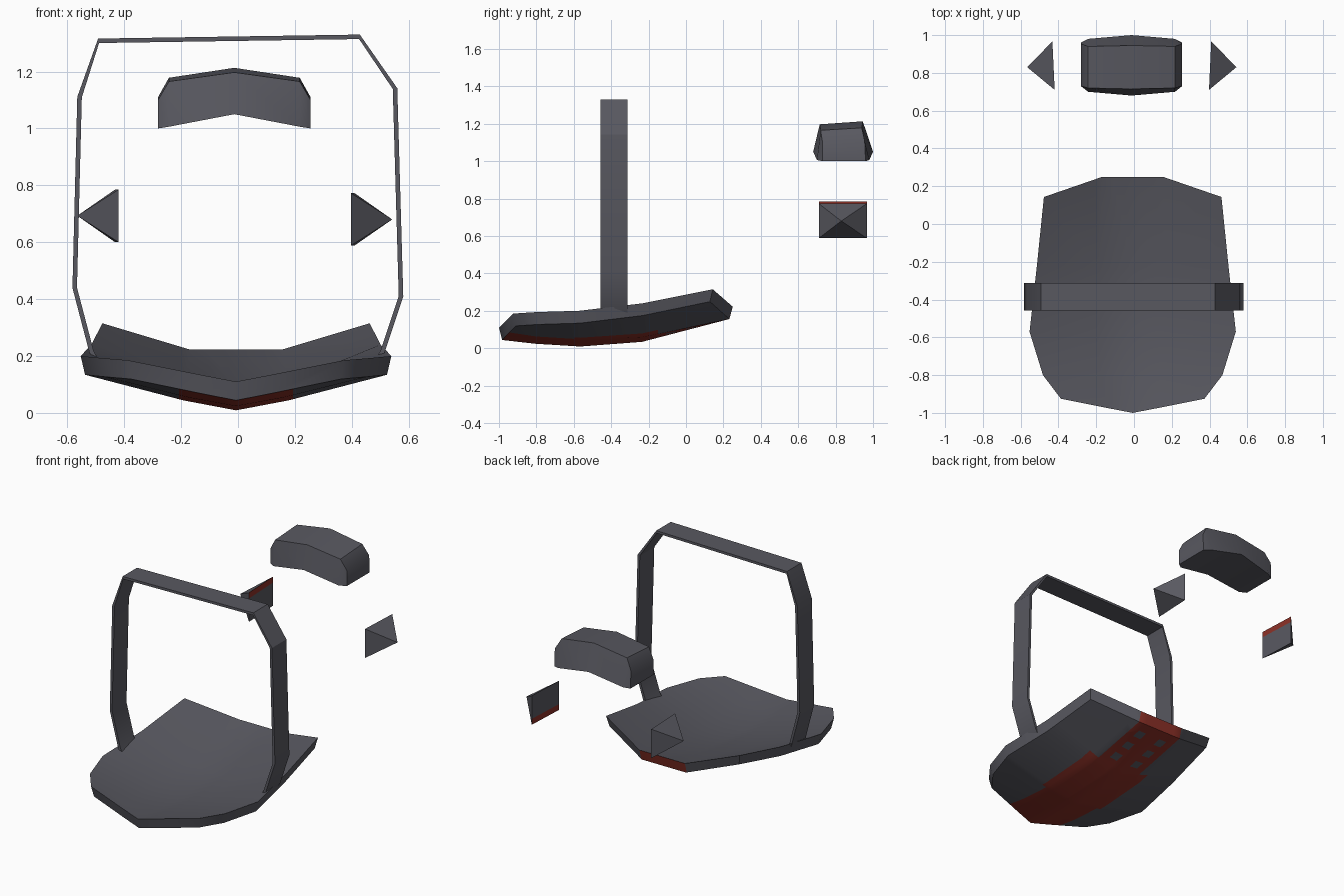
import bpy, bmesh, math
from mathutils import Matrix, Vector

if "Cube" in bpy.data.objects:
    bpy.data.objects.remove(bpy.data.objects["Cube"])


def material(name, rgb):
    m = bpy.data.materials.new(name)
    m.diffuse_color = (*rgb, 1)
    m.use_nodes = True
    m.node_tree.nodes["Principled BSDF"].inputs["Base Color"].default_value = m.diffuse_color
    return m


GREY = material("dark grey", (0.098, 0.098, 0.117))
RED = material("dull red", (0.26, 0.03, 0.02))


def finish(bm, name, angle=30):
    bmesh.ops.recalc_face_normals(bm, faces=bm.faces)
    me = bpy.data.meshes.new(name)
    bm.to_mesh(me)
    bm.free()
    me.materials.append(GREY)
    me.materials.append(RED)
    ob = bpy.data.objects.new(name, me)
    bpy.context.collection.objects.link(ob)
    bpy.ops.object.select_all(action='DESELECT')
    ob.select_set(True)
    bpy.context.view_layer.objects.active = ob
    bpy.ops.object.shade_smooth_by_angle(angle=math.radians(angle))
    return ob


def loft(bm, rings):
    """Skin closed rings of points and cap both ends."""
    vs = [[bm.verts.new(p) for p in r] for r in rings]
    n = len(vs[0])
    for a, b in zip(vs, vs[1:]):
        for i in range(n):
            j = (i + 1) % n
            bm.faces.new((a[i], a[j], b[j], b[i]))
    bm.faces.new(vs[0])
    bm.faces.new(vs[-1][::-1])


def cut(bm, faces, co, no):
    geom = list(faces) + list({e for f in faces for e in f.edges}) + \
        list({v for f in faces for v in f.verts})
    bmesh.ops.bisect_plane(bm, geom=geom, dist=1e-5, plane_co=co, plane_no=no)


# base: curved V-shaped plate
XC = -0.007
# per row, (x, y, z) of the top surface at centre, third and edge
ROWS = [
    [(0, -1.0, 0.11), (0.13, -0.975, 0.135), (0.38, -0.925, 0.185)],
    [(0, -0.82, 0.09), (0.17, -0.815, 0.12), (0.475, -0.80, 0.193)],
    [(0, -0.57, 0.075), (0.19, -0.57, 0.11), (0.546, -0.57, 0.20)],
    [(0, -0.23, 0.10), (0.18, -0.23, 0.125), (0.508, -0.23, 0.24)],
    [(0, 0.25, 0.222), (0.16, 0.25, 0.222), (0.47, 0.143, 0.315)],
]
mid = Vector((0, -0.4, 0))
bm = bmesh.new()
grids = []
for top in (True, False):
    grid = []
    for row in ROWS:
        pts = [(-x, y, z) for x, y, z in row[:0:-1]] + row
        line = []
        for p in pts:
            p = Vector(p)
            if not top:
                q = mid + (p - mid) * 0.972
                p = Vector((q.x, q.y, p.z - 0.066))
            line.append(bm.verts.new((p.x + XC, p.y, p.z)))
        grid.append(line)
    grids.append(grid)
    for a, b in zip(grid, grid[1:]):
        for i in range(4):
            bm.faces.new((a[i], a[i + 1], b[i + 1], b[i]))
loops = [g[0] + [r[-1] for r in g[1:-1]] + g[-1][::-1] + [r[0] for r in g[-2:0:-1]]
         for g in grids]
n = len(loops[0])
for i in range(n):
    j = (i + 1) % n
    bm.faces.new((loops[0][i], loops[0][j], loops[1][j], loops[1][i]))
bmesh.ops.recalc_face_normals(bm, faces=bm.faces)

# red stripe with grey dots, cut into the underside
DOTS_X, DOTS_Y, R = (-0.08, 0.08), (0.14, 0.03, -0.08), 0.028


def underside():
    return [f for f in bm.faces if f.normal.z < -0.25]


for x in (0.16, 0.2, 0.23, 0.08 - R, 0.08 + R):
    for s in (-1, 1):
        cut(bm, underside(), (XC + s * x, 0, 0), (1, 0, 0))
for y in [-0.15, -0.6] + [d + s for d in DOTS_Y for s in (-R, R)]:
    cut(bm, underside(), (0, y, 0), (0, 1, 0))
for f in underside():
    c = f.calc_center_median()
    x, y = c.x - XC, c.y
    half = 0.16 if y > -0.15 else 0.23 if y > -0.6 else 0.2
    dot = any(abs(x - a) < R and abs(y - b) < R for a in DOTS_X for b in DOTS_Y)
    f.material_index = int(abs(x) < half and not dot)
for f in bm.faces:  # back rim
    c = f.calc_center_median()
    if c.y > 0.22 and abs(c.x - XC) < 0.16 and f.normal.y > 0.5:
        f.material_index = 1
finish(bm, "base_plate", 40)

# strap: flat band hoop rising from the base
PATH = [(-0.49, 0.17), (-0.515, 0.215), (-0.574, 0.44), (-0.557, 1.11), (-0.49, 1.308),
        (0.427, 1.322), (0.552, 1.14), (0.573, 0.41), (0.508, 0.215), (0.48, 0.17)]
bm = bmesh.new()
rings = []
for i, (x, z) in enumerate(PATH):
    a = Vector(PATH[max(i - 1, 0)])
    b = Vector(PATH[min(i + 1, len(PATH) - 1)])
    t = (b - a).normalized() * 0.008
    o = Vector((-t.y, t.x))
    rings.append([(x + s * o.x, y, z + s * o.y)
                  for s, y in ((1, -0.458), (1, -0.313), (-1, -0.313), (-1, -0.458))])
loft(bm, rings)
finish(bm, "strap", 25)

# arched pad at the back
SECTIONS = [  # x, bottom y range, bottom z, top y range, top z at front and back
    (0.268, 0.73, 0.96, 1.0, 0.73, 0.955, 1.10, 1.11),
    (0.23, 0.70, 0.98, 1.006, 0.72, 0.94, 1.165, 1.178),
    (0, 0.68, 1.0, 1.05, 0.715, 0.945, 1.197, 1.213),
]
bm = bmesh.new()
rings = []
for s, sec in [(-1, q) for q in SECTIONS] + [(1, q) for q in SECTIONS[1::-1]]:
    x, y0, y1, zb, t0, t1, z0, z1 = sec
    x = s * x - 0.013
    rings.append([(x, y0, zb), (x, y1, zb), (x, t1, z1), (x, t0, z0)])
loft(bm, rings)
finish(bm, "arched_pad", 50)

# side blocks: the right one is the left one turned half round the y axis
for name, turned in (("left_block", False), ("right_block", True)):
    bm = bmesh.new()
    inner = [(-0.42, 0.71, 0.6), (-0.432, 0.967, 0.6),
             (-0.432, 0.967, 0.785), (-0.42, 0.71, 0.785)]
    outer = [(-0.53, 0.733, 0.62), (-0.54, 0.944, 0.62),
             (-0.54, 0.944, 0.765), (-0.53, 0.733, 0.765)]
    loft(bm, [inner, outer])
    bmesh.ops.recalc_face_normals(bm, faces=bm.faces)
    bmesh.ops.poke(bm, faces=[f for f in bm.faces if f.normal.x < -0.8])
    for v in bm.verts:
        if len(v.link_faces) == 4:
            v.co = (-0.565, 0.83, 0.693)
    # red strip on the inner face
    cut(bm, [f for f in bm.faces if f.normal.x > 0.8], (0, 0, 0.748), (0, 0, 1))
    for f in bm.faces:
        if f.normal.x > 0.8 and f.calc_center_median().z > 0.748:
            f.material_index = 1
    if turned:
        bm.transform(Matrix.Translation((-0.023, 0, 1.373)) @ Matrix.Rotation(math.pi, 4, 'Y'))
    finish(bm, name, 20)
